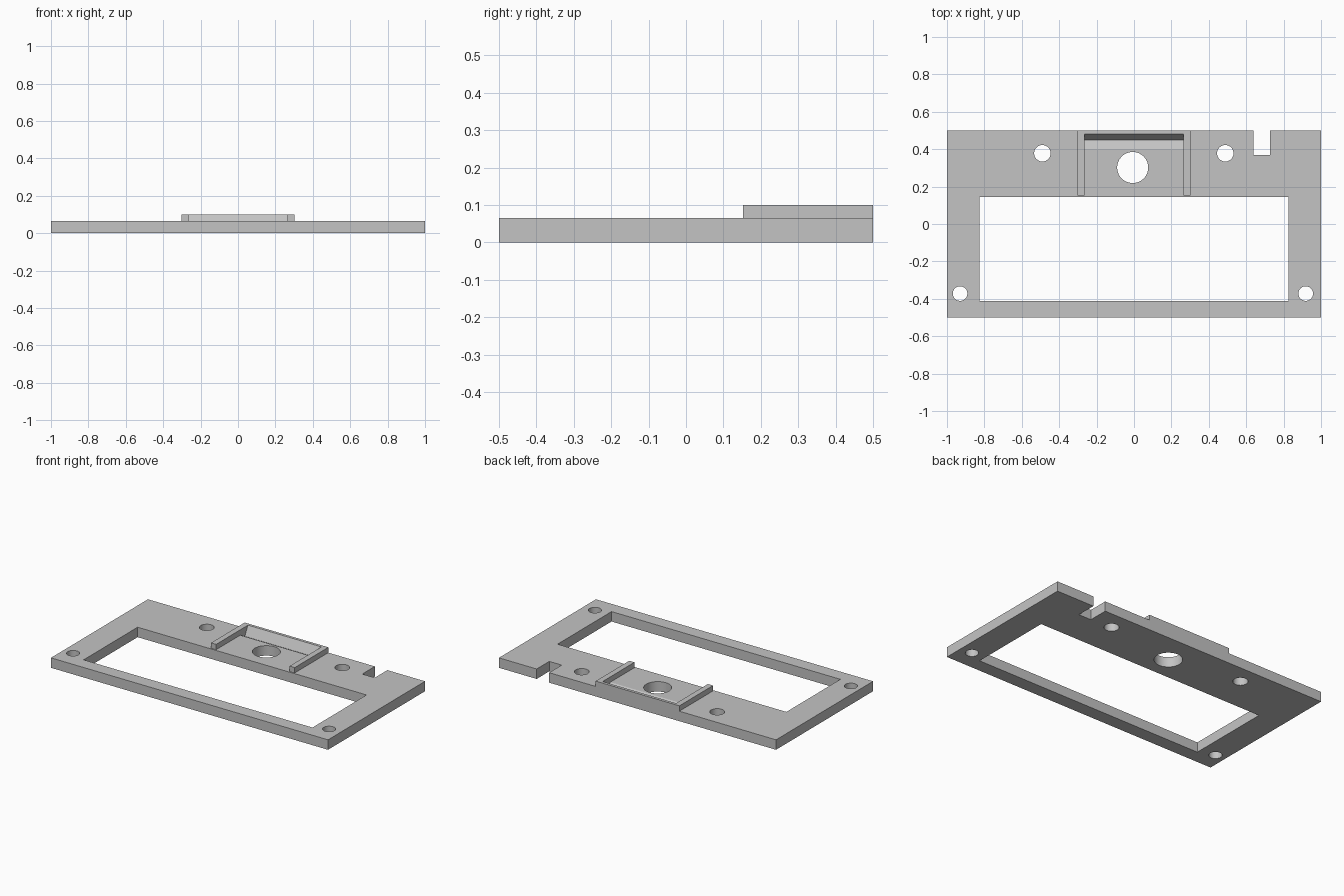
import bpy
import bmesh
import math
from mathutils import Matrix, Vector

if "Cube" in bpy.data.objects:
    bpy.data.objects.remove(bpy.data.objects["Cube"], do_unlink=True)

# One plain grey for the whole part
grey = bpy.data.materials.new("plain_grey")
grey.use_nodes = True
colour = (0.55, 0.55, 0.55, 1)
grey.diffuse_color = colour
grey.node_tree.nodes["Principled BSDF"].inputs["Base Color"].default_value = colour


def make_object(name, bm):
    bmesh.ops.recalc_face_normals(bm, faces=bm.faces)
    mesh = bpy.data.meshes.new(name)
    bm.to_mesh(mesh)
    bm.free()
    mesh.materials.append(grey)
    obj = bpy.data.objects.new(name, mesh)
    bpy.context.collection.objects.link(obj)
    return obj


def box(name, low, high):
    low, high = Vector(low), Vector(high)
    bm = bmesh.new()
    bmesh.ops.create_cube(bm, size=1)
    size = high - low
    bmesh.ops.transform(bm, verts=bm.verts, matrix=Matrix.Translation((low + high) / 2)
                        @ Matrix.Diagonal((*size, 1)))
    return make_object(name, bm)


def cylinder(name, x, y, radius):
    bm = bmesh.new()
    bmesh.ops.create_cone(bm, cap_ends=True, segments=48, radius1=radius, radius2=radius,
                          depth=1, matrix=Matrix.Translation((x, y, 0)))
    return make_object(name, bm)


def prism(name, profile, half_width):
    bm = bmesh.new()
    face = bm.faces.new([bm.verts.new((-half_width, y, z)) for y, z in profile])
    grown = bmesh.ops.extrude_face_region(bm, geom=[face])["geom"]
    verts = [g for g in grown if isinstance(g, bmesh.types.BMVert)]
    bmesh.ops.translate(bm, verts=verts, vec=(2 * half_width, 0, 0))
    return make_object(name, bm)


def combine(target, tool, operation):
    modifier = target.modifiers.new(tool.name, 'BOOLEAN')
    modifier.operation = operation
    modifier.solver = 'EXACT'
    modifier.object = tool
    bpy.context.view_layer.objects.active = target
    bpy.ops.object.modifier_apply(modifier=modifier.name)
    bpy.data.objects.remove(tool, do_unlink=True)


TOP, RAISED = 0.065, 0.1

# Base plate with the raised block at the back
plate = box("mounting_plate", (-1, -0.5, 0), (1, 0.5, TOP))
combine(plate, box("raised_block", (-0.302, 0.153, 0), (0.302, 0.5, RAISED)), 'UNION')

# Channel between the side rails, ending in a slanted groove under the back lip
channel = [(0.1, TOP), (0.401, TOP), (0.449, 0.04), (0.481, RAISED), (0.481, 0.2), (0.1, 0.2)]
combine(plate, prism("channel", channel, 0.265), 'DIFFERENCE')

# Large window and the cable notch in the back edge
combine(plate, box("window", (-0.826, -0.412, -1), (0.826, 0.145, 1)), 'DIFFERENCE')
combine(plate, box("notch", (0.638, 0.37, -1), (0.728, 1, 1)), 'DIFFERENCE')

# Centre hole and screw holes
holes = [(-0.007, 0.302, 0.083), (-0.49, 0.378, 0.044), (0.488, 0.378, 0.044),
         (-0.93, -0.372, 0.039), (0.918, -0.372, 0.039)]
for x, y, radius in holes:
    combine(plate, cylinder("hole", x, y, radius), 'DIFFERENCE')

# Smooth hole walls, crisp edges
bpy.ops.object.select_all(action='DESELECT')
plate.select_set(True)
bpy.context.view_layer.objects.active = plate
bpy.ops.object.shade_smooth_by_angle(angle=math.radians(25))
